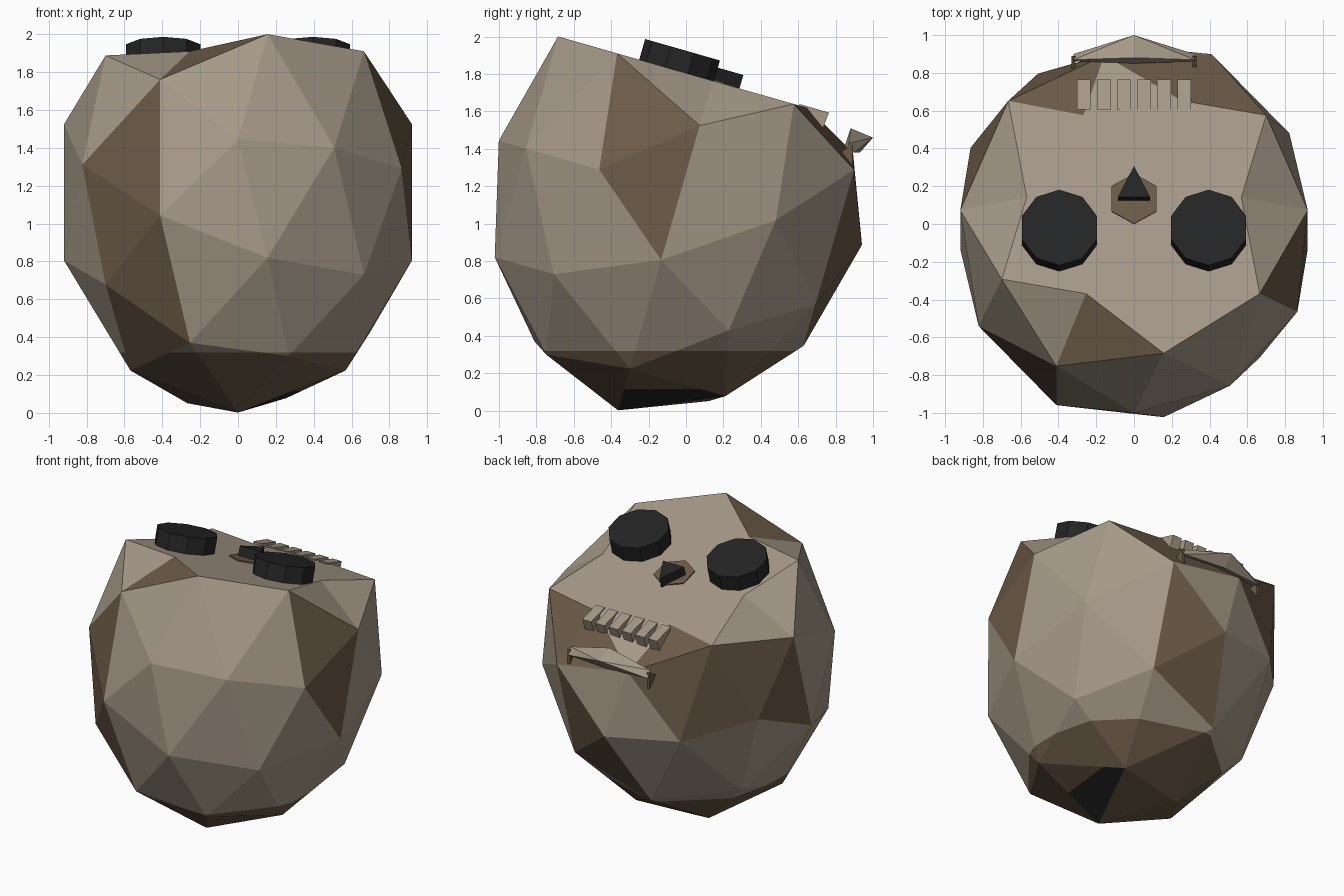
import bpy, bmesh
from math import radians
from mathutils import Matrix, Vector

cube = bpy.data.objects.get("Cube")
if cube:
    bpy.data.objects.remove(cube, do_unlink=True)


def material(name, color):
    m = bpy.data.materials.new(name)
    m.use_nodes = True
    m.diffuse_color = (*color, 1)
    bsdf = next(n for n in m.node_tree.nodes if n.type == 'BSDF_PRINCIPLED')
    bsdf.inputs["Base Color"].default_value = (*color, 1)
    return m


tan = material("tan", (0.38, 0.32, 0.245))
brown = material("brown", (0.15, 0.105, 0.064))
black = material("black", (0.018, 0.018, 0.018))
TAN, BROWN, BLACK = range(3)

TILT = radians(16)
body_frame = (Matrix.Translation((0, -0.03, 1.165))
              @ Matrix.Rotation(radians(90) - TILT, 4, 'X')
              @ Matrix.Diagonal((0.967, 1.21, 1.01, 1)))
face_frame = Matrix.Translation((0, 0.142, 1.764)) @ Matrix.Rotation(-TILT, 4, 'X')


def finish(name, bm, mats):
    bmesh.ops.recalc_face_normals(bm, faces=bm.faces)
    mesh = bpy.data.meshes.new(name)
    bm.to_mesh(mesh)
    bm.free()
    for m in mats:
        mesh.materials.append(m)
    ob = bpy.data.objects.new(name, mesh)
    bpy.context.scene.collection.objects.link(ob)
    return ob


def hull(name, points, mat, frame=Matrix()):
    bm = bmesh.new()
    for p in points:
        bm.verts.new(frame @ Vector(p))
    res = bmesh.ops.convex_hull(bm, input=bm.verts)
    loose = [v for v in res["geom_interior"] if isinstance(v, bmesh.types.BMVert)]
    bmesh.ops.delete(bm, geom=loose, context='VERTS')
    return finish(name, bm, [mat])


def disc(name, x, y, low, high, radius, sides, mat):
    """Flat-sided disc standing on the face plane."""
    bm = bmesh.new()
    place = Matrix.Translation((x, y, (low + high) / 2))
    bmesh.ops.create_cone(bm, cap_ends=True, segments=sides, radius1=radius,
                          radius2=radius, depth=high - low, matrix=face_frame @ place)
    return finish(name, bm, [mat])


# Round faceted body; patches are chosen by the direction each facet faces
bm = bmesh.new()
bmesh.ops.create_icosphere(bm, subdivisions=2, radius=1)


def paint(direction, index):
    d = Vector(direction).normalized()
    f = max(bm.faces, key=lambda f: f.calc_center_median().normalized().dot(d))
    f.material_index = index


front_stripe = [(-.57, 0, .74), (-.67, -.28, .61), (-.47, -.55, .61), (-.52, -.71, .32)]
side_kite = [(.84, .27, .32), (.93, 0, .15)]
brow_patch = [(-.18, .54, .74)]
cheek_patch = [(-.46, .33, -.74), (-.7, .17, -.61), (-.84, .27, -.32), (-.93, 0, -.15)]
mouth_patch = [(-.38, .62, -.61), (.18, .54, -.74), (.47, .55, -.61)]
chin_patch = [(.28, 0, -.9), (.09, -.27, -.9)]
for patch in (front_stripe, side_kite, brow_patch, cheek_patch, mouth_patch, chin_patch):
    for direction in patch:
        paint(direction, BROWN)
paint((.28, -.87, -.18), BLACK)

# Flatten the face side and drop the lip corner
for v in bm.verts:
    if v.co.y > 0.49:
        if v.co.z < -0.8:
            v.co.y, v.co.z = 0.38, -0.82
        else:
            v.co.y = 0.515
bm.transform(body_frame)

# Brown underside with a black spot
SPOT, UNDERSIDE = 0.115, 0.32
for level in (SPOT, UNDERSIDE):
    bmesh.ops.bisect_plane(bm, geom=bm.verts[:] + bm.edges[:] + bm.faces[:],
                           plane_co=(0, 0, level), plane_no=(0, 0, 1))
for f in bm.faces:
    z = f.calc_center_median().z
    if z < UNDERSIDE and not (f.material_index == BLACK and z < SPOT):
        f.material_index = BROWN
finish("body", bm, [tan, brown, black])

# Eyes and nose
for side, name in ((1, "left_eye"), (-1, "right_eye")):
    disc(name, side * 0.395, -0.2, -0.02, 0.115, 0.208, 10, black)
disc("nose_patch", 0, -0.01, 0, 0.008, 0.138, 6, brown)
hull("nose", [(x, y, z) for z in (0, 0.075)
              for x, y in ((-0.085, -0.02), (0.085, -0.02), (0, 0.15))], black, face_frame)

# Upper teeth: a row of small wedges over the mouth
for i in range(6):
    x = -0.265 + i * 0.106
    hull(f"upper_tooth_{i + 1}",
         [(x + w, y, z) for w in (-0.036, 0.036)
          for y, z in ((0.48, 0.008), (0.645, 0.008), (0.638, -0.08), (0.5, -0.05))],
         tan, face_frame)

# Lower lip: two tapering arms with brown tips
middle = [(0.85, 1.42), (0.88, 1.51), (1.0, 1.46), (0.93, 1.38)]
end = [(0.86, 1.39), (0.87, 1.43), (0.9, 1.38)]
tip = [(0.82, 1.38), (0.89, 1.42), (0.89, 1.3)]
for side, name in ((1, "left"), (-1, "right")):
    hull(name + "_lower_lip", [(0, *p) for p in middle]
         + [(side * 0.32, *p) for p in end], tan)
    hull(name + "_lip_tip", [(side * x, *p) for x in (0.31, 0.33) for p in tip], brown)
